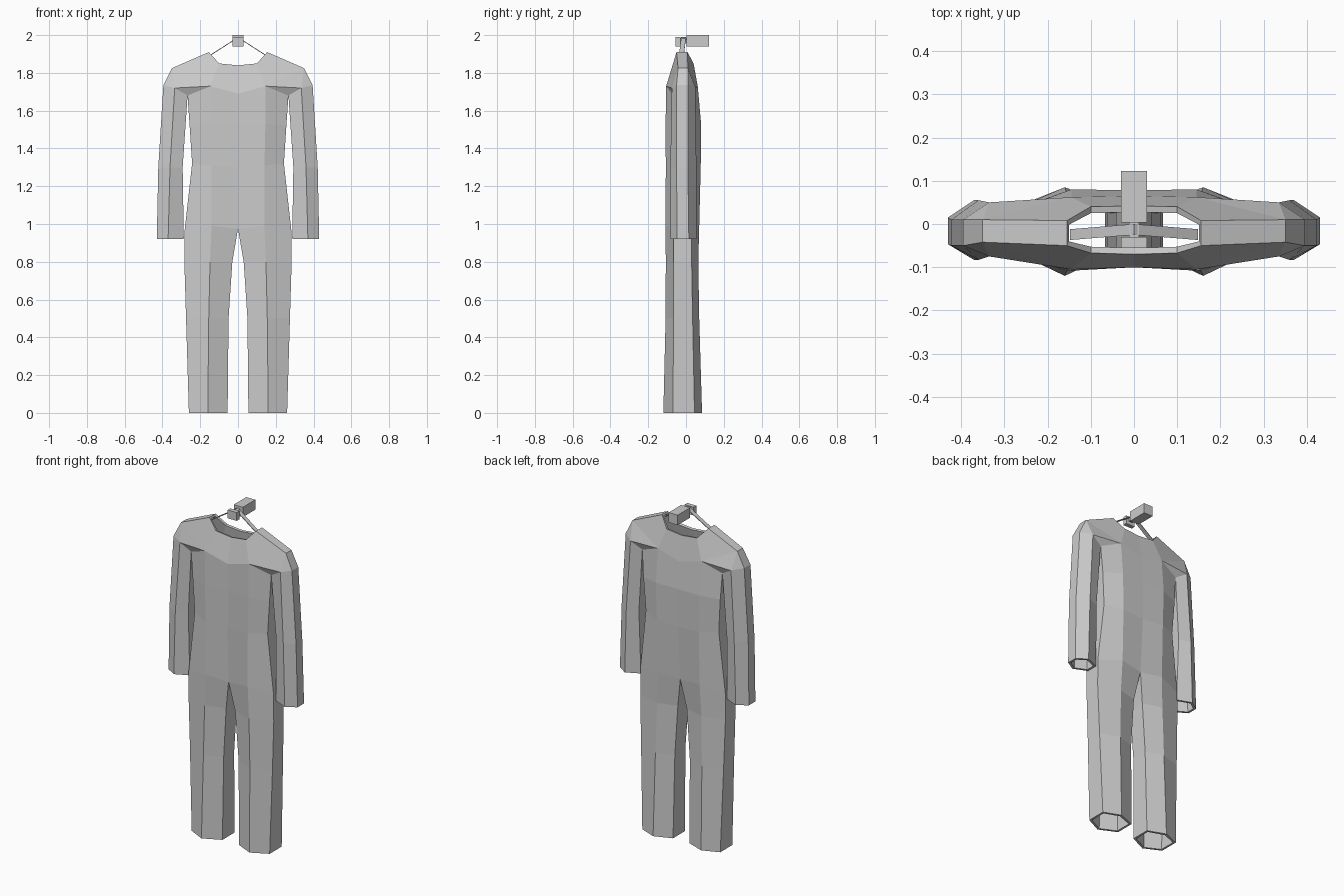
import bpy
import bmesh
from mathutils import Vector

old = bpy.data.objects.get("Cube")
if old:
    bpy.data.objects.remove(old, do_unlink=True)

grey = bpy.data.materials.new("plain grey")
grey.use_nodes = True
grey.diffuse_color = (0.6, 0.6, 0.6, 1)
grey.node_tree.nodes["Principled BSDF"].inputs["Base Color"].default_value = (0.6, 0.6, 0.6, 1)


def finish(bm, name):
    bmesh.ops.recalc_face_normals(bm, faces=bm.faces)
    mesh = bpy.data.meshes.new(name)
    bm.to_mesh(mesh)
    bm.free()
    mesh.materials.append(grey)
    ob = bpy.data.objects.new(name, mesh)
    bpy.context.collection.objects.link(ob)
    return ob


def box(name, low, high):
    bm = bmesh.new()
    bmesh.ops.create_cube(bm, size=1)
    for v in bm.verts:
        v.co = [(a + b) / 2 + c * (b - a) for a, b, c in zip(low, high, v.co)]
    return finish(bm, name)


def pair(bm, x, z, front, back):
    """A front and a back vertex at the same x and z."""
    return [bm.verts.new((x, y, z)) for y in (front, back)]


def strip(bm, a, b):
    """A side face joining two front/back pairs."""
    bm.faces.new((a[0], b[0], b[1], a[1]))


def panel(bm, *pairs):
    """Matching front and back faces through the given pairs."""
    for side in (0, 1):
        bm.faces.new([p[side] for p in pairs])


def ring(bm, inner, mid, outer):
    return [pair(bm, *p) for p in (inner, mid, outer)]


def loft(bm, a, b, inner_side=True):
    panel(bm, a[0], a[1], b[1], b[0])
    panel(bm, a[1], a[2], b[2], b[1])
    strip(bm, a[2], b[2])
    if inner_side:
        strip(bm, a[0], b[0])


# Half of the suit: each ring lists (x, z, front y, back y) for inner, middle, outer
bm = bmesh.new()
leg = [
    ring(bm, (.055, 0, -.07, .045), (.16, 0, -.12, .085), (.26, 0, -.07, .045)),
    ring(bm, (.05, .5, -.065, .035), (.155, .5, -.108, .07), (.275, .5, -.065, .035)),
    ring(bm, (.03, .8, -.07, .035), (.148, .8, -.107, .065), (.284, .8, -.065, .03)),
    ring(bm, (0, .975, -.09, .055), (.14, .99, -.108, .07), (.283, .96, -.065, .03)),
]
torso = [
    leg[-1],
    ring(bm, (0, 1.3, -.1, .075), (.14, 1.31, -.107, .078), (.243, 1.32, -.065, .035)),
    ring(bm, (0, 1.53, -.1, .078), (.145, 1.53, -.108, .08), (.256, 1.52, -.065, .04)),
    ring(bm, (0, 1.69, -.1, .065), (.145, 1.73, -.105, .062), (.267, 1.68, -.065, .035)),
]
for a, b in zip(leg, leg[1:]):
    loft(bm, a, b)
for a, b in zip(torso, torso[1:]):
    loft(bm, a, b, False)

# Sleeve, hanging from the armpit
armpit = torso[-1][2]
sleeve = [
    ring(bm, (.287, .922, -.05, .02), (.37, .92, -.083, .055), (.43, .92, -.047, .015)),
    ring(bm, (.293, 1.3, -.055, .03), (.36, 1.3, -.083, .055), (.422, 1.3, -.05, .01)),
    [armpit, pair(bm, .335, 1.72, -.075, .05), pair(bm, .395, 1.735, -.05, .01)],
]
for a, b in zip(sleeve, sleeve[1:]):
    loft(bm, a, b)

# Yoke, shoulder and neckline
chest, breast = torso[-1][0], torso[-1][1]
peak, cap = sleeve[-1][1], sleeve[-1][2]
shoulder = pair(bm, .35, 1.825, -.042, .01)
collar = pair(bm, .155, 1.91, -.05, .008)
neck_side = pair(bm, .1, 1.85, -.067, .04)
neck = pair(bm, 0, 1.84, -.07, .042)
panel(bm, chest, breast, neck_side, neck)
panel(bm, breast, shoulder, collar, neck_side)
panel(bm, breast, armpit, peak)
panel(bm, breast, peak, shoulder)
panel(bm, peak, cap, shoulder)
strip(bm, cap, shoulder)
strip(bm, shoulder, collar)

suit = finish(bm, "jumpsuit")
mirror = suit.modifiers.new("mirror", 'MIRROR')
mirror.use_clip = True
cloth = suit.modifiers.new("cloth thickness", 'SOLIDIFY')
cloth.thickness = 0.015
cloth.offset = -1

# Hanger: two thin sloping arms, a wall block and a front stop
for name, s in (("hanger_arm_left", 1), ("hanger_arm_right", -1)):
    bm = bmesh.new()
    for drop in (0, .005):
        bm.faces.new([bm.verts.new(Vector(p) - Vector((0, 0, drop))) for p in (
            (0, -.025, 1.99), (0, 0, 1.99), (s * .148, -.012, 1.895), (s * .148, -.037, 1.895))])
    bmesh.ops.bridge_loops(bm, edges=bm.edges[:])
    finish(bm, name)
box("hanger_block", (-.03, .003, 1.94), (.03, .122, 2))
box("hanger_stop", (-.03, -.055, 1.94), (.03, -.03, 1.99))
box("hanger_pin", (-.012, -.035, 1.96), (.012, .005, 1.985))
